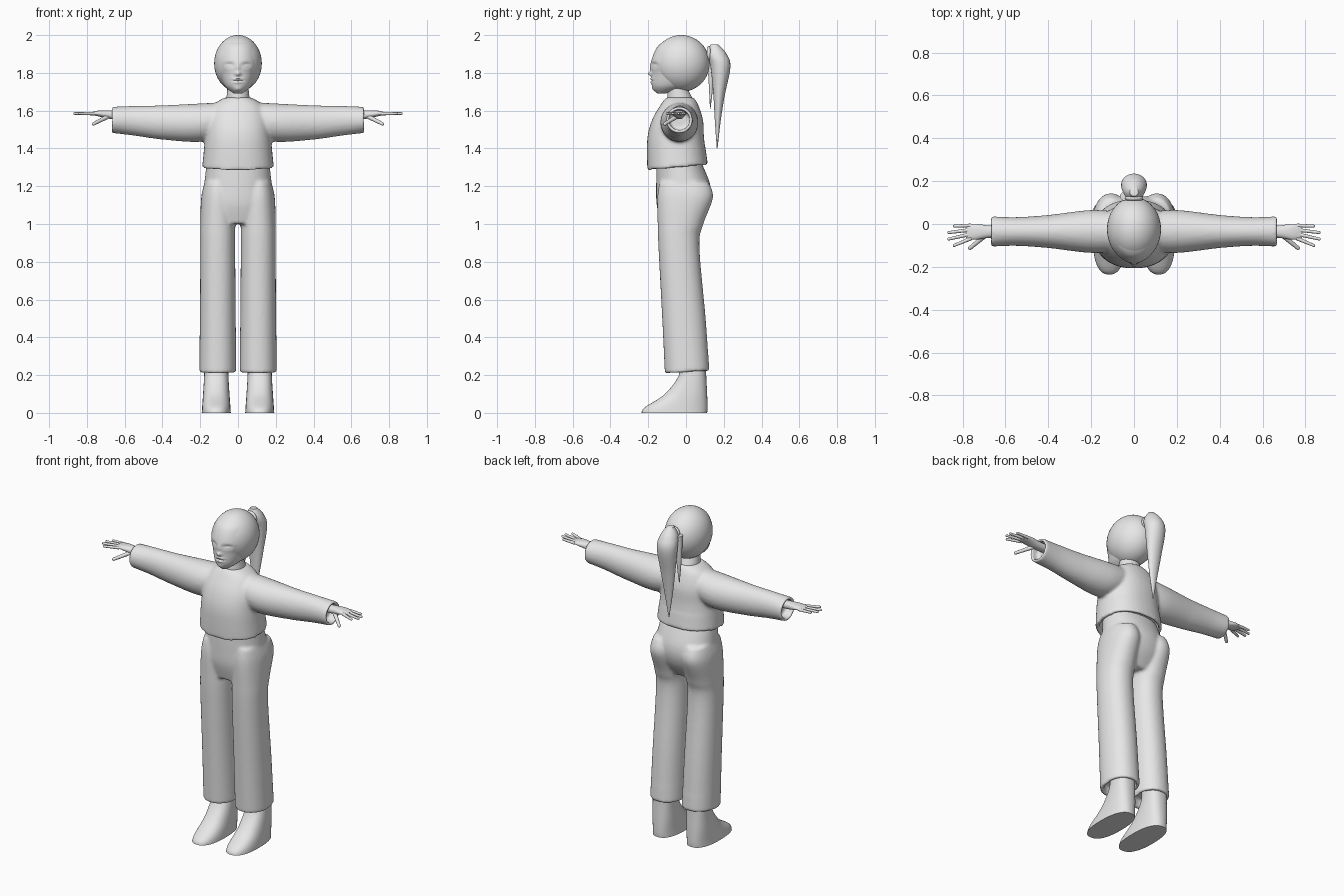
import bpy, bmesh
from math import cos, sin, pi, exp, radians
from mathutils import Vector, Matrix

cube = bpy.data.objects.get("Cube")
if cube:
    bpy.data.objects.remove(cube)

grey = bpy.data.materials.new("plain_grey")
grey.use_nodes = True
grey.diffuse_color = (0.8, 0.8, 0.8, 1)
grey.node_tree.nodes["Principled BSDF"].inputs["Base Color"].default_value = grey.diffuse_color


def spline(keys, steps):
    """Smoothly interpolate between key rings."""
    rings = []
    last = len(keys) - 1
    for i in range(last):
        before, start, end, after = keys[max(i - 1, 0)], keys[i], keys[i + 1], keys[min(i + 2, last)]
        for step in range(steps):
            t = step / steps
            ring = []
            for p, q, r, s in zip(before, start, end, after):
                curve = 2 * p - 5 * q + 4 * r - s
                twist = 3 * (q - r) + s - p
                ring.append(q + t * (r - p + t * (curve + t * twist)) / 2)
            rings.append(ring)
    return rings + [list(keys[last])]


def signed_power(value, power):
    return abs(value) ** power * (1 if value > 0 else -1)


def loft(bm, keys, axis="z", side=1, middle=0, segments=40, steps=8, power=1, hollow=None):
    """Skin oval rings, each (position, half width, low edge, high edge), along an axis."""
    rings = spline(keys, steps)
    rings = [(along, half, (low + high) / 2, (high - low) / 2) for along, half, low, high in rings]
    if hollow:  # open hem: turn the end inward
        along, half, centre, depth = rings[-1]
        inside = along + (0.05 if keys[0][0] > along else -0.05)
        for position in (along, inside):
            rings.append((position, half * hollow, centre, depth * hollow))
    loops = []
    for along, half, centre, depth in rings:
        loop = []
        for i in range(segments):
            angle = 2 * pi * i / segments
            across = middle + half * signed_power(cos(angle), power)
            other = centre + depth * signed_power(sin(angle), power)
            point = (across, other, along) if axis == "z" else (along, across, other)
            vert = bm.verts.new(point)
            vert.co.x *= side
            loop.append(vert)
        loops.append(loop)
    for lower, upper in zip(loops, loops[1:]):
        for i in range(segments):
            bm.faces.new((lower[i - 1], lower[i], upper[i], upper[i - 1]))
    bm.faces.new(loops[0])
    bm.faces.new(loops[-1])


def finger(bm, start, end, radius):
    """Tapered finger with a round tip."""
    start, end = Vector(start), Vector(end)
    reach = end - start
    place = Matrix.Translation((start + end) / 2) @ reach.to_track_quat("Z", "Y").to_matrix().to_4x4()
    tip = radius * 0.75
    bmesh.ops.create_cone(bm, cap_ends=True, segments=16, radius1=radius, radius2=tip,
                          depth=reach.length, matrix=place)
    bmesh.ops.create_uvsphere(bm, u_segments=16, v_segments=8, radius=tip,
                              matrix=Matrix.Translation(end))


def smooth(ob):
    ob.data.materials.append(grey)
    bpy.ops.object.select_all(action="DESELECT")
    ob.select_set(True)
    bpy.context.view_layer.objects.active = ob
    bpy.ops.object.shade_smooth_by_angle(angle=radians(50))


def finish(name, bm, fuse=False):
    """Make the object; fuse joins overlapping lofts into one soft skin."""
    bmesh.ops.recalc_face_normals(bm, faces=bm.faces)
    mesh = bpy.data.meshes.new(name)
    bm.to_mesh(mesh)
    bm.free()
    ob = bpy.data.objects.new(name, mesh)
    bpy.context.collection.objects.link(ob)
    smooth(ob)
    if fuse:
        remesh = ob.modifiers.new("fuse", "REMESH")
        remesh.mode = "VOXEL"
        remesh.voxel_size = 0.009
        remesh.use_smooth_shade = True
        soften = ob.modifiers.new("soften", "SMOOTH")
        soften.factor = 0.5
        soften.iterations = 5


def tilt_hem(bm, below, slope):
    """Slant the hem from front to back."""
    for vert in bm.verts:
        if vert.co.z < below:
            vert.co.z += slope * (vert.co.y + 0.04)


# Face, with the features pushed in and out
bm = bmesh.new()
loft(bm, [(1.69, .02, -.15, -.11), (1.73, .07, -.18, .02), (1.8, .1, -.182, .09),
          (1.86, .115, -.184, .11), (1.94, .095, -.15, .08), (1.98, .05, -.09, .02),
          (1.995, .01, -.04, -.02)], segments=112, steps=14)
features = {  # x, z, width, height, push back
    "eye_socket": (.046, 1.842, .024, .013, .012),
    "eyelid": (.046, 1.838, .015, .007, -.006),
    "nose_bridge": (0, 1.825, .01, .022, -.007),
    "nose_tip": (0, 1.795, .014, .012, -.018),
    "upper_lip": (0, 1.768, .028, .005, -.006),
    "mouth_line": (0, 1.759, .028, .003, .006),
    "lower_lip": (0, 1.75, .022, .006, -.006),
    "chin": (0, 1.712, .025, .012, -.006),
}
for vert in bm.verts:
    if vert.co.y < -.06:
        across, up = abs(vert.co.x), vert.co.z
        for x, z, width, height, push in features.values():
            vert.co.y += push * exp(-((across - x) / width) ** 2 - ((up - z) / height) ** 2)
finish("head", bm)

# Swept back hair over the skull
bm = bmesh.new()
skull = Matrix.Translation((0, -.025, 1.85)) @ Matrix.Diagonal((.126, .15, .15, 1))
bmesh.ops.create_uvsphere(bm, u_segments=48, v_segments=32, radius=1, matrix=skull)
finish("hair_cap", bm)

# Ponytail with a loose strand and a tie
bm = bmesh.new()
loft(bm, [(1.95, .02, .13, .17), (1.9, .05, .11, .215), (1.83, .06, .13, .235),
          (1.68, .045, .145, .205), (1.54, .025, .153, .183), (1.4, .002, .163, .167)])
finish("ponytail", bm)
bm = bmesh.new()
loft(bm, [(1.9, .02, .11, .15), (1.75, .016, .12, .145), (1.61, .002, .127, .13)],
     middle=-.045, segments=20)
finish("loose_strand", bm)
bpy.ops.mesh.primitive_torus_add(location=(0, .12, 1.9), rotation=(pi / 2, 0, 0),
                                 major_radius=.032, minor_radius=.01)
tie = bpy.context.object
tie.name = "hair_tie"
smooth(tie)

# Neck
bm = bmesh.new()
loft(bm, [(1.6, .07, -.1, .05), (1.66, .062, -.1, .035), (1.72, .056, -.094, .01),
          (1.78, .056, -.09, .01)])
finish("neck", bm)

# Sweater: body and sleeves fused
bm = bmesh.new()
loft(bm, [(1.67, .07, -.105, .04), (1.63, .13, -.135, .065), (1.55, .165, -.18, .09),
          (1.45, .175, -.205, .096), (1.3, .19, -.205, .116)], power=.88, hollow=.88)
tilt_hem(bm, below=1.4, slope=.09)
for side in (1, -1):
    loft(bm, [(.06, .09, 1.47, 1.645), (.2, .1, 1.435, 1.638), (.4, .077, 1.447, 1.628),
              (.55, .067, 1.468, 1.625), (.668, .071, 1.482, 1.62)],
         axis="x", side=side, middle=-.035, hollow=.78)
finish("sweater", bm, fuse=True)

# Trousers: seat and legs fused
bm = bmesh.new()
loft(bm, [(1, .16, -.13, .06), (1.1, .187, -.155, .12), (1.2, .18, -.158, .13),
          (1.33, .165, -.155, .08)], power=.92)
for side in (1, -1):
    loft(bm, [(1.22, .07, -.14, .12), (1.14, .088, -.152, .143), (1, .092, -.15, .092),
              (.88, .092, -.146, .071), (.5, .095, -.126, .104), (.213, .098, -.112, .124)],
         side=side, middle=.107, power=.92, hollow=.8)
tilt_hem(bm, below=.3, slope=.06)
finish("trousers", bm, fuse=True)

for label, side in (("left", 1), ("right", -1)):
    # Foot with a flat sole
    bm = bmesh.new()
    loft(bm, [(0, .077, -.236, .112), (.03, .075, -.217, .114), (.1, .07, -.112, .112),
              (.2, .064, -.038, .107), (.29, .063, -.035, .105)],
         side=side, middle=.115, power=.82)
    finish(label + "_foot", bm)

    # Hand: palm, four fanned fingers and a thumb
    bm = bmesh.new()
    loft(bm, [(.6, .026, 1.555, 1.595), (.68, .029, 1.557, 1.601), (.74, .037, 1.57, 1.6),
              (.785, .03, 1.58, 1.59)], axis="x", side=side, middle=-.036, power=.9)
    for i in range(4):
        spread = i - 1.5
        length = .868 - .013 * spread ** 2
        finger(bm, (side * .76, -.037 - .02 * spread, 1.584),
               (side * length, -.055 - .03 * spread, 1.585), .009)
    finger(bm, (side * .69, -.05, 1.568), (side * .765, -.112, 1.53), .012)
    finish(label + "_hand", bm)
